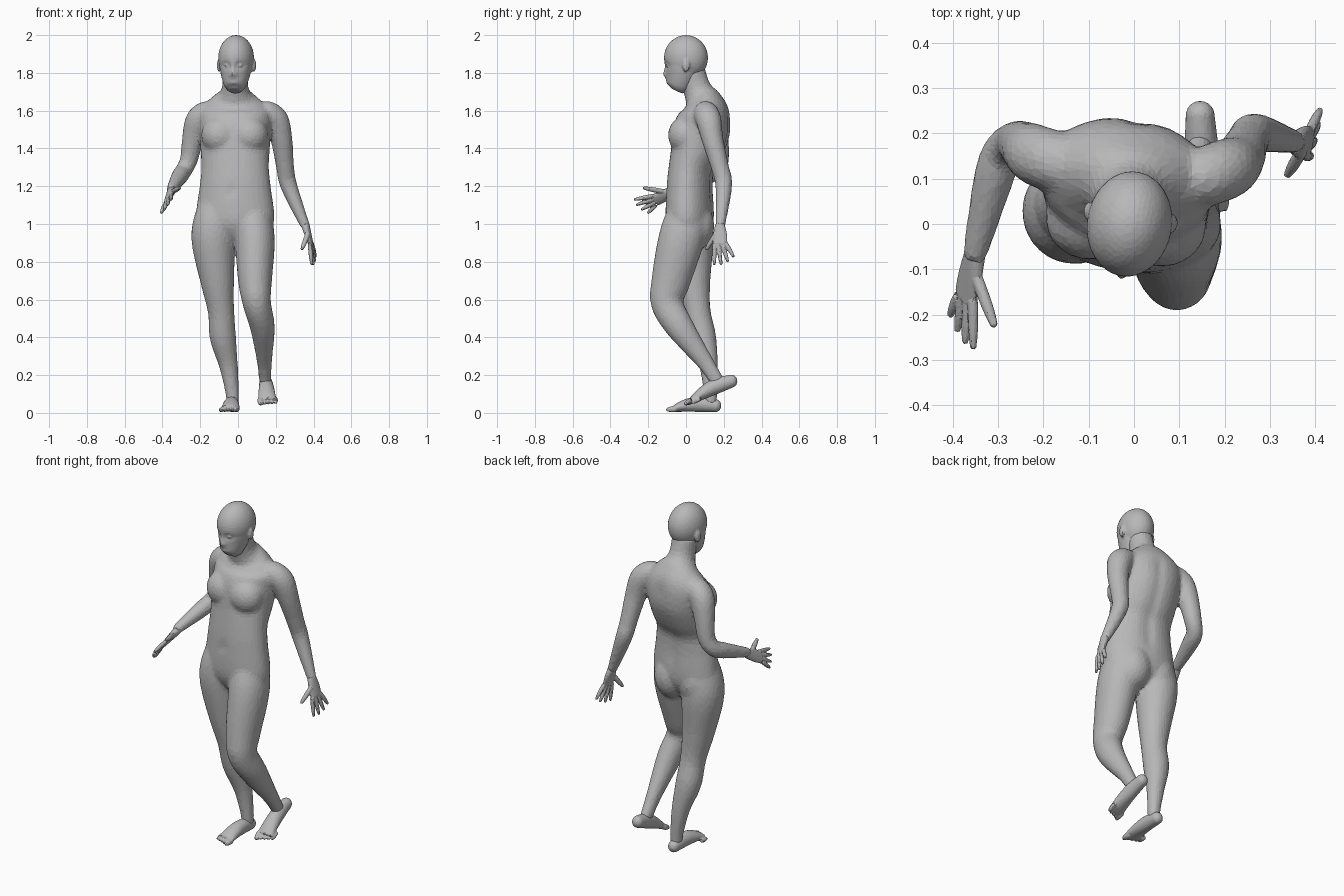
import bpy, bmesh, math
from mathutils import Vector, Matrix

if "Cube" in bpy.data.objects:
    bpy.data.objects.remove(bpy.data.objects["Cube"])

clay = bpy.data.materials.new("plain_grey")
clay.use_nodes = True
GREY = (.48, .48, .48, 1)
clay.diffuse_color = GREY
clay.node_tree.nodes["Principled BSDF"].inputs["Base Color"].default_value = GREY
SIDEWAYS = Vector((1, 0, 0))
TURN = Matrix.Rotation(math.radians(-9), 4, 'Z')


def spline(before, start, end, after, t):
    """Point on a smooth curve between start and end."""
    slope_in, slope_out = (end - before) / 2, (after - start) / 2
    ease = t * t * (3 - 2 * t)
    return (start.lerp(end, ease) + slope_in * t * (1 - t) ** 2 - slope_out * t * t * (1 - t))


def tube(bm, rings, side=SIDEWAYS, steps=5, sides=32):
    """Loft of oval rings (x, y, z, width, depth) along a smooth path."""
    keys = [Vector(ring) for ring in rings]
    keys = [keys[0], *keys, keys[-1]]
    path = [spline(*keys[i:i + 4], step / steps) for i in range(len(keys) - 3) for step in range(steps)]
    path.append(keys[-1])
    centres = [Vector(ring[:3]) for ring in path]
    loops = []
    for i, ring in enumerate(path):
        along = (centres[min(i + 1, len(path) - 1)] - centres[max(i - 1, 0)]).normalized()
        across = (side - side.dot(along) * along).normalized()
        over = along.cross(across)
        angles = [math.tau * k / sides for k in range(sides)]
        loops.append([bm.verts.new(centres[i] + across * math.cos(a) * ring[3] + over * math.sin(a) * ring[4])
                      for a in angles])
    for lower, upper in zip(loops, loops[1:]):
        for k in range(sides):
            bm.faces.new((lower[k - 1], lower[k], upper[k], upper[k - 1]))
    bm.faces.new(loops[0][::-1])
    bm.faces.new(loops[-1])


def limb(bm, rings, ratio=1.0):
    """Tube whose depth follows its width."""
    tube(bm, [(*ring, ring[-1] * ratio) for ring in rings])


def blob(bm, centre, radii):
    """Rounded ellipsoid mass."""
    place = Matrix.Translation(centre) @ Matrix.Diagonal((*radii, 1))
    bmesh.ops.create_icosphere(bm, subdivisions=4, radius=1, matrix=place)


def digit(bm, base, tip, radius):
    """Finger or toe with a rounded end."""
    end = radius * .7
    limb(bm, [(*base, radius), (*base.lerp(tip, .6), radius), (*tip, end)])
    blob(bm, tip, (end, end, end))


def push(bm, centre, radii, amount):
    """Soft sculpting stroke along y."""
    for vert in bm.verts:
        distance = sum(((p - c) / r) ** 2 for p, c, r in zip(vert.co, centre, radii))
        vert.co.y += amount * math.exp(-distance)


def finish(name, bm, voxel, smoothing):
    """Fuse the masses into one faceted skin."""
    bmesh.ops.recalc_face_normals(bm, faces=bm.faces)
    mesh = bpy.data.meshes.new(name)
    bm.to_mesh(mesh)
    bm.free()
    mesh.materials.append(clay)
    part = bpy.data.objects.new(name, mesh)
    bpy.context.collection.objects.link(part)
    skin = part.modifiers.new("skin", 'REMESH')
    skin.mode, skin.voxel_size = 'VOXEL', voxel
    soften = part.modifiers.new("soften", 'SMOOTH')
    soften.factor, soften.iterations = .5, smoothing
    part.modifiers.new("facets", 'DECIMATE').ratio = .15


# Torso and neck, from rows of height, depth position, width and depth
body = bmesh.new()
torso = [(.89, .02, .05, .05), (.95, .02, .17, .1), (1.03, .02, .21, .125), (1.2, .02, .19, .12),
         (1.3, .03, .18, .12), (1.4, .06, .185, .14), (1.5, .085, .19, .15), (1.59, .1, .19, .13),
         (1.65, .09, .14, .1), (1.69, .07, .085, .08), (1.74, .05, .068, .073), (1.82, .03, .07, .07)]
tube(body, [(-.015, y, z, width, depth) for z, y, width, depth in torso], TURN.to_3x3() @ SIDEWAYS)

# Spine furrow and navel
for step in range(5):
    push(body, (.01, .13 + step * .02, 1.15 + step * .1), (.03, .08, .07), -.012)
push(body, (-.03, -.1, 1.18), (.02, .04, .02), .01)

# Chest and seat
for x, y in ((-.095, .01), (.06, -.005)):
    blob(body, (x, y, 1.47), (.1, .09, .1))
for x in (-.11, .05):
    blob(body, (x, .05, .99), (.1, .1, .13))

# Standing leg, then stepping leg with a bent knee
limb(body, [(-.1, .03, 1.16, .08), (-.125, .025, 1.02, .11), (-.13, .03, .9, .115), (-.11, .04, .7, .09),
            (-.09, .06, .54, .07), (-.08, .09, .4, .07), (-.05, .12, .25, .05), (-.03, .13, .1, .036),
            (-.03, .13, .05, .035)])
limb(body, [(.07, .02, 1.16, .07), (.08, 0, 1.02, .1), (.09, -.03, .9, .105), (.09, -.08, .7, .09),
            (.1, -.1, .58, .075), (.13, -.03, .45, .065), (.14, .1, .27, .04), (.145, .17, .16, .033)], 1.15)

# Raised arm, then hanging arm
limb(body, [(-.08, .11, 1.57, .06), (-.15, .13, 1.59, .065), (-.21, .15, 1.55, .068), (-.24, .17, 1.45, .057),
            (-.26, .18, 1.34, .048), (-.29, .16, 1.28, .045), (-.31, .1, 1.25, .045), (-.355, -.08, 1.18, .027)])
limb(body, [(.08, .09, 1.57, .06), (.14, .1, 1.59, .065), (.2, .12, 1.55, .068), (.23, .14, 1.45, .058),
            (.25, .18, 1.3, .048), (.27, .2, 1.2, .045), (.36, .18, .98, .026)])
finish("body", body, .01, 14)

# Skull and jaw
head = bmesh.new()
blob(head, (0, 0, 1.88), (.094, .117, .12))
limb(head, [(0, -.05, 1.705, .03), (0, -.04, 1.73, .057), (0, -.02, 1.8, .08), (0, -.01, 1.86, .09)], 1.1)

# Nose, bridge and lips
push(head, (0, -.12, 1.79), (.02, .04, .018), -.022)
push(head, (0, -.12, 1.82), (.014, .04, .025), -.012)
push(head, (0, -.1, 1.75), (.028, .03, .012), -.007)

# Eye sockets, eyes and ears
for mirror in (-1, 1):
    eye = Vector((mirror * .034, -.09, 1.84))
    push(head, eye, (.02, .04, .015), .014)
    blob(head, eye, (.015, .012, .01))
    blob(head, (mirror * .093, .015, 1.84), (.012, .02, .035))
bmesh.ops.transform(head, matrix=Matrix.Translation((-.01, 0, 0)) @ TURN, verts=head.verts)
finish("head", head, .006, 4)


def hand(name, wrist, index, little, index_tip, little_tip, thumb, thumb_tip):
    """Flat palm with four spread fingers and a thumb."""
    wrist, index, little, index_tip, little_tip, thumb, thumb_tip = map(
        Vector, (wrist, index, little, index_tip, little_tip, thumb, thumb_tip))
    bm = bmesh.new()
    knuckles = index.lerp(little, .5)
    tube(bm, [(*wrist.lerp(knuckles, t), .024 + .015 * math.sin(t * 2), .023 - .011 * t)
              for t in (0, .3, .6, 1)], little - index)
    for i in range(4):
        base, tip = index.lerp(little, i / 3), index_tip.lerp(little_tip, i / 3)
        reach = 1 + math.sin(math.pi * i / 3) / 6
        digit(bm, base, base + (tip - base) * reach, .011)
    digit(bm, thumb, thumb_tip, .013)
    finish(name, bm, .004, 2)


hand("left_hand", (.355, .18, 1), (.38, .15, .89), (.39, .21, .9), (.39, .15, .79), (.41, .25, .83),
     (.37, .16, .95), (.34, .11, .87))
hand("right_hand", (-.35, -.06, 1.18), (-.355, -.17, 1.15), (-.39, -.16, 1.1), (-.355, -.27, 1.13), (-.405, -.2, 1.06),
     (-.35, -.11, 1.17), (-.31, -.22, 1.19))


def foot(name, heel, ball, big_toe, small_toe):
    """Wedge from heel to ball with five toes."""
    heel, ball, big_toe, small_toe = map(Vector, (heel, ball, big_toe, small_toe))
    bm = bmesh.new()
    blob(bm, heel, (.032, .032, .034))
    instep = Vector((0, 0, .014))
    tube(bm, [(*(heel.lerp(ball, t) + instep * math.sin(math.pi * t)), .032 + .017 * t,
               .034 - .016 * t + .014 * math.sin(math.pi * t)) for t in (0, .25, .5, .75, 1)])
    for i in range(5):
        tip = big_toe.lerp(small_toe, i / 4)
        digit(bm, tip - (ball - heel) / 5, tip, .012 if i else .016)
    finish(name, bm, .005, 3)


foot("right_foot", (-.03, .155, .038), (-.04, -.06, .025), (-.01, -.095, .018), (-.09, -.06, .015))
foot("left_foot", (.146, .24, .168), (.155, .03, .065), (.12, 0, .05), (.2, .035, .055))
